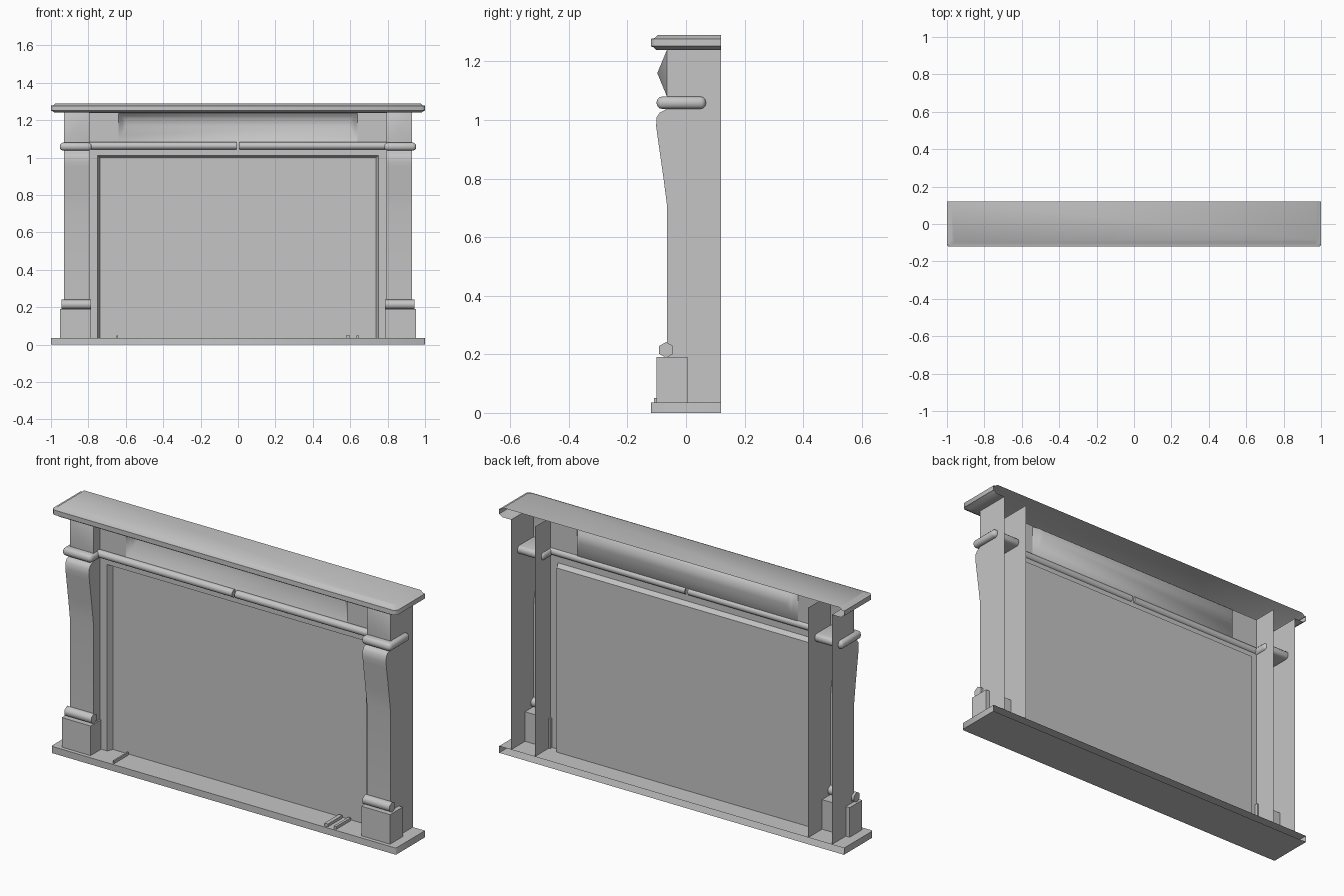
import bpy, bmesh, math

if "Cube" in bpy.data.objects:
    bpy.data.objects.remove(bpy.data.objects["Cube"], do_unlink=True)

stone = bpy.data.materials.new("grey_stone")
stone.use_nodes = True
GREY = (0.56, 0.56, 0.56, 1)
stone.diffuse_color = GREY
stone.node_tree.nodes["Principled BSDF"].inputs["Base Color"].default_value = GREY

BACK, BASE_TOP, SHELF = 0.12, 0.035, 1.24
FRAME, PANEL = -0.012, 0.018


def finish(bm, name, angle=None):
    bmesh.ops.recalc_face_normals(bm, faces=bm.faces)
    mesh = bpy.data.meshes.new(name)
    bm.to_mesh(mesh)
    bm.free()
    mesh.materials.append(stone)
    ob = bpy.data.objects.new(name, mesh)
    bpy.context.collection.objects.link(ob)
    if angle:
        bpy.ops.object.select_all(action="DESELECT")
        ob.select_set(True)
        bpy.context.view_layer.objects.active = ob
        bpy.ops.object.shade_smooth_by_angle(angle=math.radians(angle))
    return ob


def box(name, x, y, z, bevel=0):
    """Box from axis ranges; optional rounding of all edges."""
    bm = bmesh.new()
    bmesh.ops.create_cube(bm, size=1)
    for v in bm.verts:
        for i, (a, b) in enumerate((x, y, z)):
            v.co[i] = (a + b) / 2 + v.co[i] * abs(b - a)
    if bevel:
        bmesh.ops.bevel(bm, geom=bm.edges[:], offset=bevel, segments=3,
                        profile=0.5, affect="EDGES")
    return finish(bm, name, 40 if bevel else None)


def rod(name, x, y, z, radius, sides):
    """Prism or cylinder lying along x."""
    bm = bmesh.new()
    rings = [[bm.verts.new((px, y + radius * math.cos(math.tau * (k + 0.5) / sides),
                            z + radius * math.sin(math.tau * (k + 0.5) / sides)))
              for k in range(sides)] for px in x]
    for k in range(sides):
        j = (k + 1) % sides
        bm.faces.new((rings[0][k], rings[0][j], rings[1][j], rings[1][k]))
    for r in rings:
        bm.faces.new(r)
    return finish(bm, name, 65)


def open_slab(name, levels, corner, closed_bottom):
    """Moulded slab open at the back, lofted from (inset, height) levels."""
    bm = bmesh.new()
    rings = []
    for inset, z in levels:
        x, f = 1 - inset, -BACK + inset
        half = [(x, BACK), (x, f + corner), (x - corner, f)]
        pts = half + [(-px, py) for px, py in reversed(half)]
        rings.append([bm.verts.new((px, py, z)) for px, py in pts])
    for lo, hi in zip(rings, rings[1:]):
        for k in range(len(lo) - 1):
            bm.faces.new((lo[k], lo[k + 1], hi[k + 1], hi[k]))
    if closed_bottom:
        bm.faces.new(rings[0])
    bm.faces.new(rings[-1])
    return finish(bm, name, 46)


def pilaster(name, side):
    """Hollow pilaster: two side walls and a swelling front."""
    front = [(-0.065, BASE_TOP), (-0.065, 0.71), (-0.078, 0.81), (-0.098, 0.95),
             (-0.102, 0.98), (-0.1, 1.01), (-0.09, 1.025), (-0.07, 1.035),
             (-0.065, 1.08), (-0.065, SHELF)]
    bm = bmesh.new()
    cols = [[bm.verts.new((side * x, y, z)) for y, z in front] for x in (0.793, 0.93)]
    for k in range(len(front) - 1):
        f = bm.faces.new((cols[0][k], cols[0][k + 1], cols[1][k + 1], cols[1][k]))
    # raised point on the top block
    tip = bmesh.ops.poke(bm, faces=[f])["verts"][0]
    tip.co.y = -0.098
    for col in cols:
        x = col[0].co.x
        bm.faces.new(col + [bm.verts.new((x, BACK, SHELF)),
                            bm.verts.new((x, BACK, BASE_TOP))])
    return finish(bm, name, 60)


def loft_rects(name, rects, cap, angle=None):
    """Nested upright rectangles (half width, bottom, top, y) joined as a recess."""
    bm = bmesh.new()
    rings = [[bm.verts.new((x, y, z)) for x, z in
              ((-w, lo), (w, lo), (w, hi), (-w, hi))] for w, lo, hi, y in rects]
    for a, b in zip(rings, rings[1:]):
        for k in range(4):
            j = (k + 1) % 4
            if (a[k].co - a[j].co).length and a[k].co.z + a[j].co.z > 2 * BASE_TOP + 1e-4:
                bm.faces.new((a[k], a[j], b[j], b[k]))
    if cap:
        bm.faces.new(rings[-1])
    return finish(bm, name, angle)


# Hearth base and mantel shelf; the shelf's underside is only a lip
open_slab("hearth_base", [(0, 0), (0, BASE_TOP)], 0.006, True)
open_slab("mantel_shelf", [(0.07, SHELF), (0.018, SHELF), (0.008, 1.249), (0, 1.252),
                           (0, 1.277), (0.013, 1.28), (0.024, 1.29)], 0.015, False)
box("shelf_soffit", (-0.793, 0.793), (-0.05, FRAME), (SHELF - 0.001, SHELF))

# Pilasters with their plinths, rolls and capital bands
for side, tag in ((1, "left"), (-1, "right")):
    pilaster(tag + "_pilaster", side)
    box(tag + "_plinth", (side * 0.785, side * 0.952), (-0.1, 0.005), (BASE_TOP, 0.19))
    rod(tag + "_plinth_roll", (side * 0.787, side * 0.943), -0.068, 0.215, 0.027, 6)
    box(tag + "_capital_band", (side * 0.782, side * 0.953), (-0.1, 0.068),
        (1.038, 1.08), 0.018)

# Frame around the opening with the recessed panel
loft_rects("opening_panel", [(0.793, BASE_TOP, 1.06, FRAME), (0.75, BASE_TOP, 1.012, FRAME),
                             (0.737, BASE_TOP, 1.0, PANEL)], True)

# Frieze with a softly hollowed centre
loft_rects("frieze_border", [(0.793, 1.06, SHELF, FRAME), (0.64, 1.075, 1.235, FRAME)], False)
loft_rects("frieze_hollow", [(0.64, 1.075, 1.235, FRAME), (0.62, 1.12, 1.222, 0.014),
                             (0.6, 1.17, 1.21, 0.028)], True, 80)

# Round moulding below the frieze, in two halves
for side, tag in ((1, "left"), (-1, "right")):
    rod(tag + "_frieze_moulding", (side * 0.008, side * 0.793), -0.02, 1.063, 0.02, 12)

# Small bars lying on the hearth
for k, (x, w) in enumerate(((-0.645, 0.008), (0.588, 0.02), (0.64, 0.014))):
    box(f"hearth_bar_{k + 1}", (x - w / 2, x + w / 2), (-0.11, 0.01), (BASE_TOP, 0.05))
